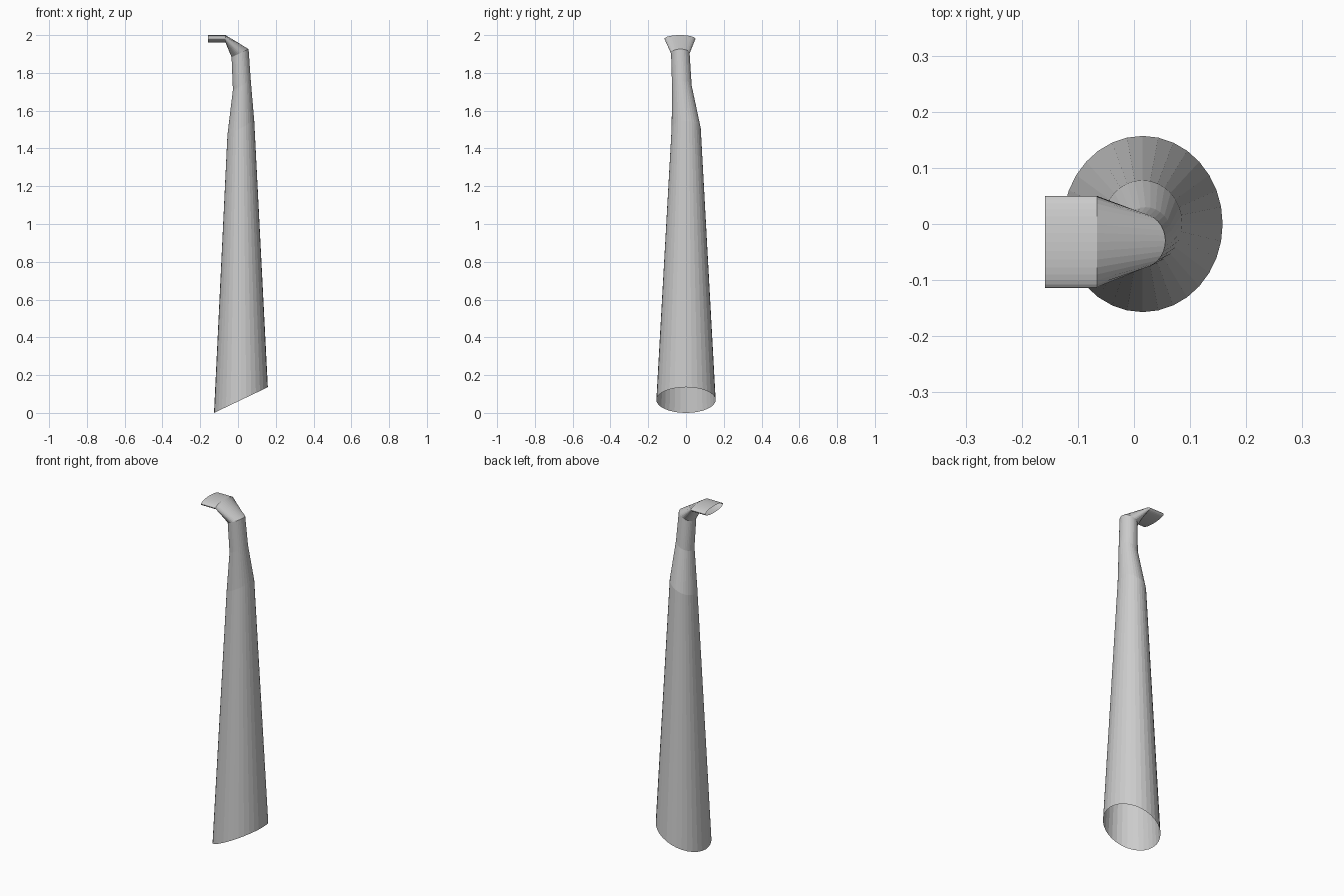
import bpy, bmesh
from math import sin, cos, pi

if "Cube" in bpy.data.objects:
    bpy.data.objects.remove(bpy.data.objects["Cube"])

SIDES = 32

# Ring stations: left edge (x, z), right edge (x, z), centre y, half width in y
rings = [
    ((-0.127, 0.000), (0.158, 0.136), 0.000, 0.157),    # slanted open foot
    ((-0.056, 1.470), (0.086, 1.545), 0.001, 0.077),    # shoulder
    ((-0.027, 1.710), (0.068, 1.755), -0.022, 0.052),   # neck
    ((-0.034, 1.883), (0.056, 1.926), -0.030, 0.049),   # elbow
    ((-0.066, 1.960), (-0.066, 2.000), -0.032, 0.082),  # flattened flare
    ((-0.159, 1.960), (-0.159, 2.000), -0.032, 0.082),  # open mouth
]


def add_ring(bm, left, right, cy, ry):
    cx, cz = (left[0] + right[0]) / 2, (left[1] + right[1]) / 2
    dx, dz = (right[0] - left[0]) / 2, (right[1] - left[1]) / 2
    verts = []
    for i in range(SIDES):
        a = 2 * pi * i / SIDES
        verts.append(bm.verts.new((cx + dx * cos(a), cy + ry * sin(a), cz + dz * cos(a))))
    return verts


# Bent tapered pipe, open at both ends
bm = bmesh.new()
loops = [add_ring(bm, *r) for r in rings]
for low, high in zip(loops, loops[1:]):
    for i in range(SIDES):
        j = (i + 1) % SIDES
        bm.faces.new((low[i], low[j], high[j], high[i]))

mesh = bpy.data.meshes.new("bent_pipe")
bm.to_mesh(mesh)
bm.free()
pipe = bpy.data.objects.new("bent_pipe", mesh)
bpy.context.collection.objects.link(pipe)
